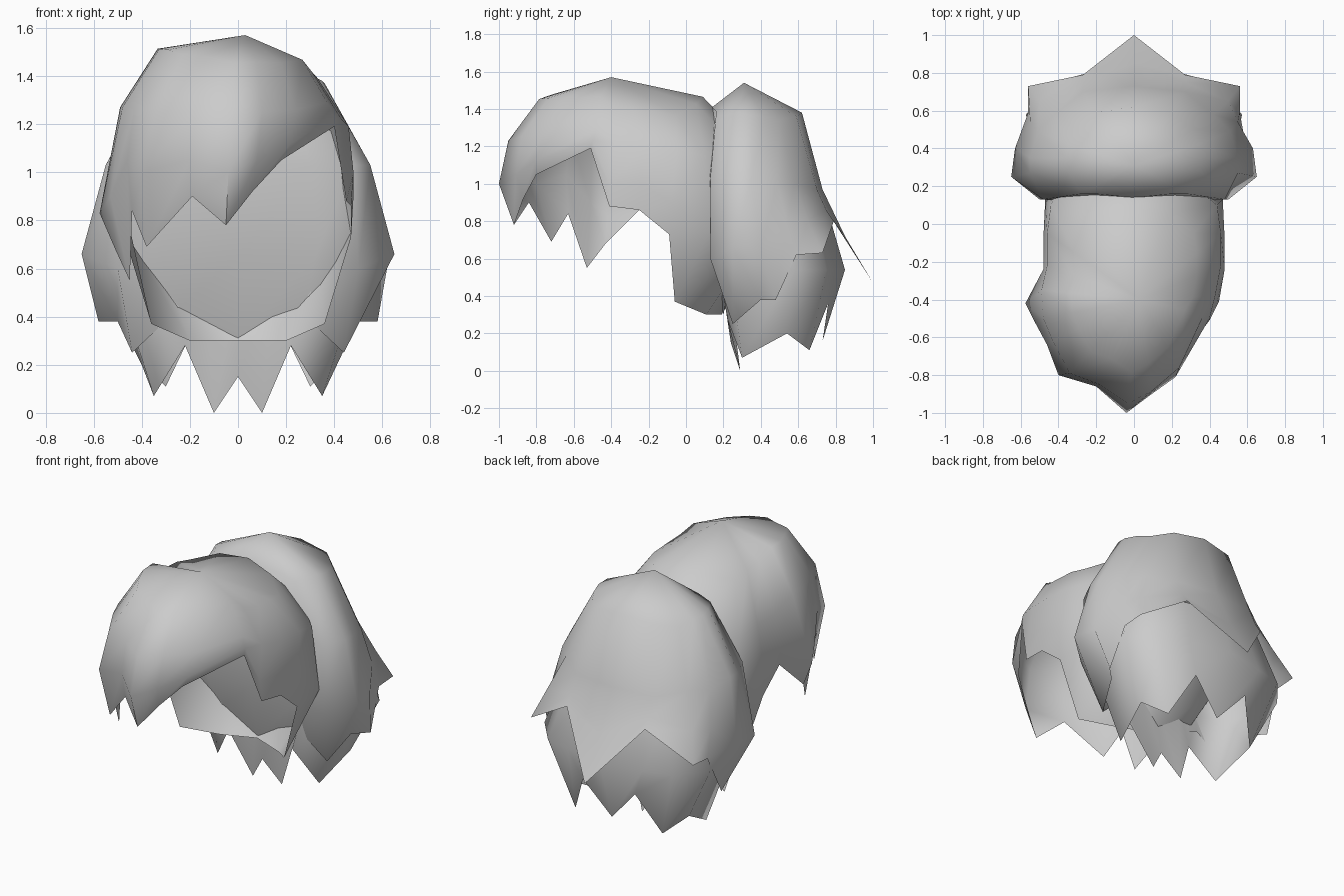
import bpy
import bmesh
import math
from mathutils import Vector

default_cube = bpy.data.objects.get("Cube")
if default_cube:
    bpy.data.objects.remove(default_cube, do_unlink=True)

# One plain grey for all the hair
hair_grey = bpy.data.materials.new("hair_grey")
hair_grey.use_nodes = True
grey = (.6, .6, .6, 1)
hair_grey.diffuse_color = grey
hair_grey.node_tree.nodes["Principled BSDF"].inputs["Base Color"].default_value = grey


def mirrored(column):
    """Copy a column of points to the other side of the head."""
    return [(-x, y, z) for x, y, z in column]


def closed_ring(half):
    """Complete a half ring whose first and last columns lie on the centre line."""
    return half + [mirrored(column) for column in reversed(half[1:-1])]


def loft(name, columns, crown=None):
    """Skin neighbouring columns, optionally fanning them together at a crown."""
    bm = bmesh.new()
    rows = [[bm.verts.new(point) for point in column] for column in columns]
    pole = bm.verts.new(crown) if crown else None
    for left, right in zip(rows, rows[1:] + rows[:1]):
        if pole:
            bm.faces.new((pole, left[0], right[0]))
        for a, b, c, d in zip(left, right, right[1:], left[1:]):
            bm.faces.new((a, b, c, d))
    bmesh.ops.recalc_face_normals(bm, faces=bm.faces)
    mesh = bpy.data.meshes.new(name)
    bm.to_mesh(mesh)
    bm.free()
    mesh.materials.append(hair_grey)
    obj = bpy.data.objects.new(name, mesh)
    bpy.context.collection.objects.link(obj)
    bpy.ops.object.select_all(action="DESELECT")
    obj.select_set(True)
    bpy.context.view_layer.objects.active = obj
    bpy.ops.object.shade_smooth_by_angle(angle=math.radians(75))
    return obj


# Front cap: nape to temple, shared by both sides
temple = [
    [(0, .3, 1.25), (0, .4, .65), (0, .19, .3)],
    [(.25, .25, 1.22), (.33, .35, .66), (.2, .11, .3)],
    [(.44, .1, 1.15), (.47, .13, .75), (.36, -.06, .37)],
    [(.46, -.05, 1.18), (.48, -.08, .9), (.47, -.09, .73)],
    [(.46, -.22, 1.19), (.48, -.24, 1), (.47, -.25, .86)],
]
# Swept fringe: each lock from brow height to its tip or notch
fringe = [
    [(.43, -.38, 1.22), (.44, -.41, 1), (.45, -.41, .88)],
    [(.37, -.48, 1.29), (.4, -.5, 1.23), (.4, -.51, 1.19)],
    [(.24, -.76, 1.26), (.22, -.81, 1.12), (.18, -.8, 1.05)],
    [(.1, -.88, 1.25), (.08, -.91, 1.05), (.06, -.87, .92)],
    [(-.03, -.95, 1.23), (-.04, -1, 1), (-.05, -.92, .78)],
    [(-.18, -.85, 1.25), (-.2, -.86, 1.05), (-.19, -.84, .9)],
    [(-.34, -.79, 1.25), (-.4, -.8, 1), (-.38, -.72, .69)],
    [(-.43, -.62, 1.27), (-.46, -.64, 1.05), (-.44, -.63, .84)],
    [(-.48, -.5, 1.27), (-.53, -.51, .9), (-.45, -.53, .55)],
    [(-.49, -.35, 1.27), (-.575, -.42, .83), (-.51, -.43, .68)],
]
crown = Vector((.03, -.4, 1.57))


def with_dome(column):
    """Add a raised shoulder point, fuller on the swept side, below the crown."""
    shoulder = crown.lerp(Vector(column[0]), .7)
    shoulder.z += .12 - .1 * shoulder.x
    return [tuple(shoulder)] + column


front_columns = temple + fringe + [mirrored(c) for c in reversed(temple[1:])]
loft("front_hair", [with_dome(c) for c in front_columns], crown)

# Back hair: columns from the centre back, round the side, to the front wall
back = [
    [(0, .62, 1.38), (0, .73, .97), (0, .85, .72), (0, 1, .47)],
    [(.2, .59, 1.36), (.27, .7, .97), (.27, .75, .86), (.27, .79, .8)],
    [(.3, .5, 1.34), (.42, .58, 1), (.5, .65, .8), (.56, .73, .63)],
    [(.34, .42, 1.36), (.51, .49, 1), (.55, .54, .78), (.56, .59, .62)],
    [(.36, .35, 1.37), (.55, .35, 1.03), (.63, .4, .66), (.58, .48, .38)],
    [(.35, .28, 1.38), (.55, .27, 1.03), (.65, .25, .66), (.5, .4, .38)],
    [(.28, .16, 1.36), (.48, .13, 1.03), (.5, .13, .6), (.44, .25, .25)],
    [(.2, .16, 1.39), (.3, .12, 1.03), (.32, .14, .65), (.28, .22, .4)],
    [(0, .14, 1.41), (0, .09, 1.03), (0, .11, .65), (0, .2, .3)],
]
loft("back_hair", closed_ring(back), (0, .31, 1.54))

# Lower layer: a ring of pointed locks under the back hair
lock_tips = [
    (0, .73, .16), (.18, .76, .36), (.3, .66, .11), (.4, .54, .2),
    (.35, .3, .07), (.22, .22, .28), (.1, .29, 0), (0, .24, .15),
]


def flared(tip, spread, height, limit):
    """Place a point above a lock tip, spread away from the neck."""
    x, y, z = tip
    middle = .45
    furthest = limit - .3 * x
    return (x * spread, max(.18, min(furthest, middle + (y - middle) * spread)), height)


lower = [[flared(t, 1.15, .85, .76), flared(t, 1.43, .54, .85), t] for t in lock_tips]
loft("lower_locks", closed_ring(lower))
